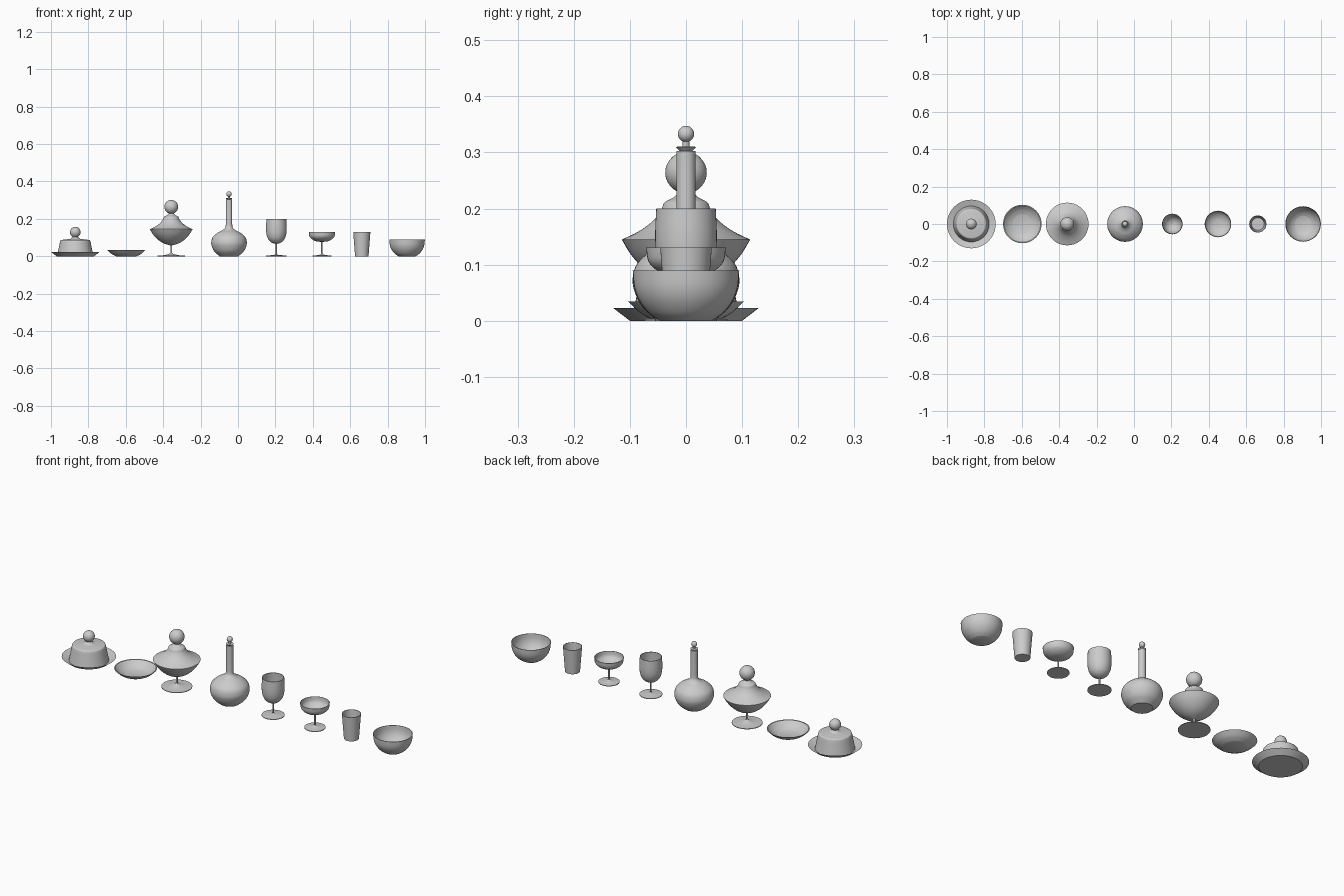
import bpy, bmesh, math

if "Cube" in bpy.data.objects:
    bpy.data.objects.remove(bpy.data.objects["Cube"])

SEG = 48


def curve(pts, n=5):
    """Smooth curve through (radius, height) points."""
    out = []
    for i in range(len(pts) - 1):
        p0, p1 = pts[max(i - 1, 0)], pts[i]
        p2, p3 = pts[i + 1], pts[min(i + 2, len(pts) - 1)]
        for k in range(n):
            t = k / n
            out.append(tuple(0.5 * (2 * b + (c - a) * t + (2 * a - 5 * b + 4 * c - d) * t * t
                                    + (3 * b - a - 3 * c + d) * t ** 3)
                             for a, b, c, d in zip(p0, p1, p2, p3)))
    return out + [pts[-1]]


def ball(r, z, start=-70, n=12):
    """Arc of a round knob from near its neck up to the pole."""
    arc = []
    for i in range(n + 1):
        a = math.radians(start + (90 - start) * i / n)
        arc.append((max(r * math.cos(a), 0), z + r * math.sin(a)))
    return arc


def inner(outer, t=0.0025):
    """Inside wall of an open vessel, running from the rim to the axis."""
    ins = [(max(r - t, 0), z + (t if i < len(outer) - 1 else 0)) for i, (r, z) in enumerate(outer)]
    ins = [p for p in ins if p[0] > 0 and p[1] <= outer[-1][1]]
    return ins[::-1] + [(0, ins[0][1])]


def lathe(name, x, prof):
    bm = bmesh.new()
    rings = []
    for r, z in prof:
        if r < 1e-5:
            rings.append([bm.verts.new((0, 0, z))])
        else:
            rings.append([bm.verts.new((r * math.cos(2 * math.pi * i / SEG),
                                        r * math.sin(2 * math.pi * i / SEG), z)) for i in range(SEG)])
    for a, b in zip(rings, rings[1:]):
        if len(a) == len(b) == 1:
            continue
        for i in range(SEG):
            j = (i + 1) % SEG
            if len(a) == 1:
                bm.faces.new((a[0], b[j], b[i]))
            elif len(b) == 1:
                bm.faces.new((a[i], a[j], b[0]))
            else:
                bm.faces.new((a[i], a[j], b[j], b[i]))
    bmesh.ops.recalc_face_normals(bm, faces=bm.faces)
    me = bpy.data.meshes.new(name)
    bm.to_mesh(me)
    bm.free()
    ob = bpy.data.objects.new(name, me)
    ob.location.x = x
    bpy.context.collection.objects.link(ob)
    bpy.context.view_layer.objects.active = ob
    ob.select_set(True)
    bpy.ops.object.shade_smooth_by_angle(angle=math.radians(35))
    ob.select_set(False)
    return ob


def vessel(name, x, outer):
    """Open vessel with a flat bottom."""
    lathe(name, x, [(0, outer[0][1])] + outer + inner(outer))


def stemmed(name, x, foot_r, foot_h, stem_r, outer):
    """Foot and thin stem carrying an open bowl."""
    foot = [(0, 0), (foot_r, 0), (foot_r, 0.003)]
    cone = curve([(foot_r, 0.003), (foot_r * 0.5, 0.006), (stem_r * 1.5, foot_h), (stem_r, foot_h + 0.01)])[1:]
    lathe(name, x, foot + cone + outer + inner(outer))


# butter dish: plate, domed cover with knob
vessel("butter_plate", -0.87, [(0.1, 0), (0.13, 0.023)])
lathe("butter_cover", -0.87,
      [(0, 0.004), (0.096, 0.004)] +
      curve([(0.096, 0.004), (0.088, 0.045), (0.081, 0.08), (0.076, 0.087)])[1:] +
      curve([(0.076, 0.087), (0.045, 0.091), (0.025, 0.094), (0.015, 0.104)])[1:] +
      ball(0.0285, 0.129, -58))

# small plate
vessel("plate", -0.597, [(0.055, 0)] +
       curve([(0.055, 0.0), (0.08, 0.013), (0.103, 0.034)])[1:])

# covered candy dish
stemmed("candy_dish", -0.357, 0.074, 0.015, 0.005,
        curve([(0.005, 0.058), (0.04, 0.069), (0.07, 0.088), (0.096, 0.115), (0.114, 0.144)]))
lathe("candy_lid", -0.357,
      [(0, 0.144), (0.114, 0.144)] +
      curve([(0.114, 0.145), (0.085, 0.159), (0.06, 0.177), (0.045, 0.196),
             (0.038, 0.211), (0.022, 0.22), (0.014, 0.228)]) + ball(0.037, 0.264, -67))

# decanter and stopper
lathe("decanter", -0.048,
      [(0, 0), (0.05, 0)] +
      curve([(0.05, 0), (0.078, 0.025), (0.092, 0.053), (0.095, 0.076), (0.087, 0.102),
             (0.062, 0.125), (0.035, 0.139), (0.02, 0.153), (0.017, 0.175)])[1:] +
      [(0.017, 0.303), (0, 0.303)])
lathe("stopper", -0.048,
      [(0, 0.302), (0.011, 0.302), (0.0185, 0.310), (0.006, 0.311), (0.006, 0.319)] +
      ball(0.0145, 0.333, -65))

# wine goblet
stemmed("goblet", 0.205, 0.055, 0.009, 0.004,
        curve([(0.004, 0.066), (0.025, 0.073), (0.042, 0.089), (0.052, 0.115), (0.055, 0.15), (0.053, 0.2)]))

# shallow coupe
stemmed("coupe", 0.449, 0.051, 0.011, 0.004,
        curve([(0.004, 0.077), (0.03, 0.08), (0.052, 0.09), (0.067, 0.106), (0.071, 0.131)]))

# tumbler
vessel("tumbler", 0.662, [(0.036, 0), (0.046, 0.131)])

# bowl
vessel("bowl", 0.904,
       curve([(0.046, 0), (0.066, 0.014), (0.083, 0.036), (0.092, 0.06), (0.095, 0.09)]))
